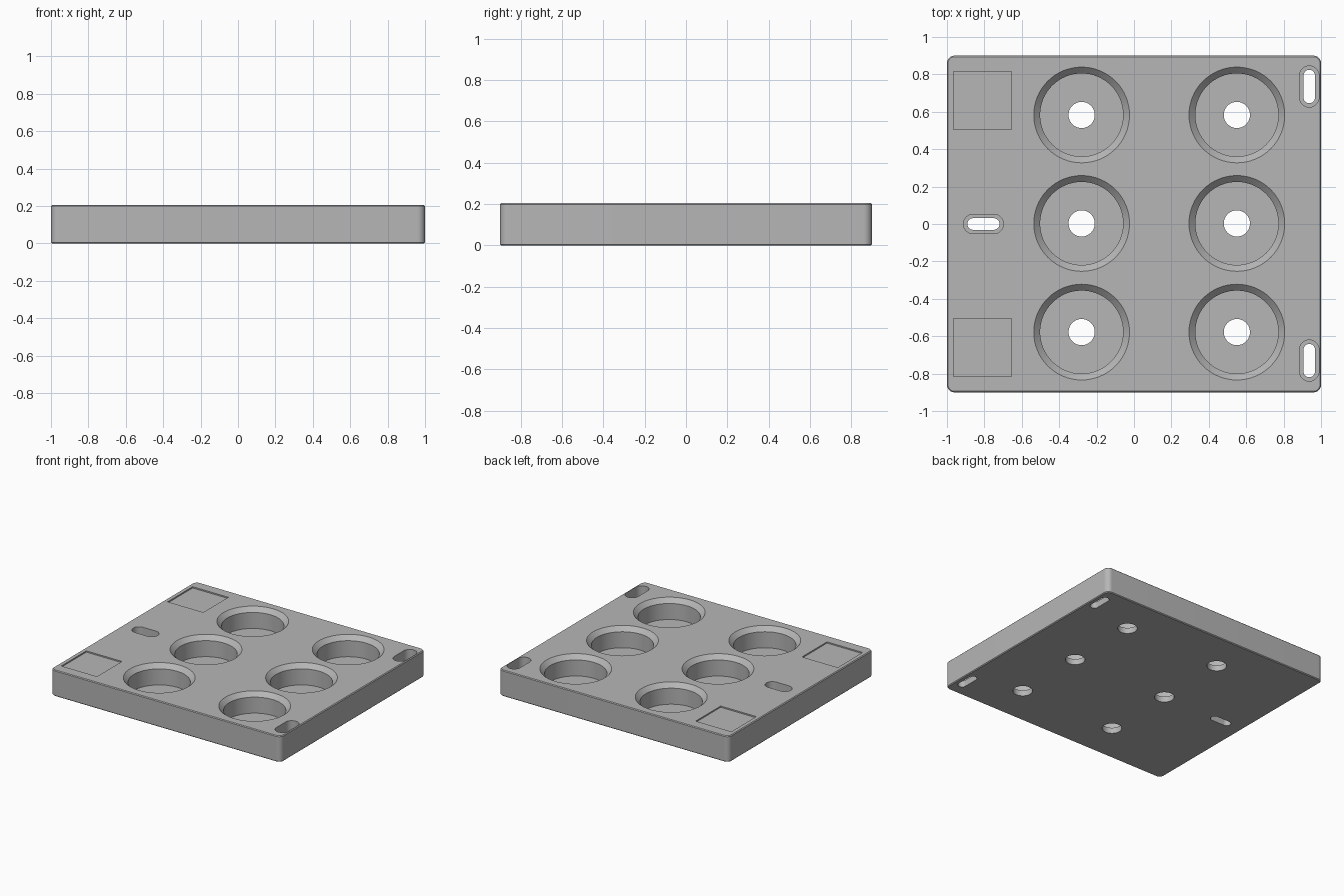
import bpy, bmesh, math

if "Cube" in bpy.data.objects:
    bpy.data.objects.remove(bpy.data.objects["Cube"], do_unlink=True)

grey = bpy.data.materials.new("plain grey")
grey.use_nodes = True
colour = (0.47, 0.47, 0.47, 1)
grey.diffuse_color = colour
grey.node_tree.nodes["Principled BSDF"].inputs["Base Color"].default_value = colour


def rounded_stack(name, x, y, core_x, core_y, levels, steps=16):
    """Solid of rounded-rectangle rings; levels are (corner radius, height)."""
    bm = bmesh.new()
    rings = []
    for radius, z in levels:
        ring = []
        for corner, (sx, sy) in enumerate([(1, 1), (-1, 1), (-1, -1), (1, -1)]):
            for i in range(steps + 1):
                a = (corner + i / steps) * math.pi / 2
                ring.append(bm.verts.new((x + sx * core_x + radius * math.cos(a),
                                          y + sy * core_y + radius * math.sin(a), z)))
        rings.append(ring)
    for low, high in zip(rings, rings[1:]):
        for i in range(len(low)):
            j = (i + 1) % len(low)
            bm.faces.new((low[i], low[j], high[j], high[i]))
    bm.faces.new(rings[0][::-1])
    bm.faces.new(rings[-1])
    bmesh.ops.remove_doubles(bm, verts=bm.verts, dist=1e-5)
    bmesh.ops.recalc_face_normals(bm, faces=bm.faces)
    mesh = bpy.data.meshes.new(name)
    bm.to_mesh(mesh)
    bm.free()
    mesh.materials.append(grey)
    obj = bpy.data.objects.new(name, mesh)
    bpy.context.scene.collection.objects.link(obj)
    return obj


TOP, FLOOR = 0.205, 0.045

# Plate with rounded corners and slightly eased rims
plate = rounded_stack("plate", 0, 0, 0.96, 0.86,
                      [(0.034, 0), (0.04, 0.006), (0.04, TOP - 0.006), (0.034, TOP)])
cutters = []

# Round sockets: drain hole, flat floor, straight wall, flared mouth
socket = [(0.07, -0.05), (0.07, FLOOR), (0.222, FLOOR), (0.222, TOP - 0.034), (0.286, TOP + 0.03)]
for x in (-0.28, 0.55):
    for y in (-0.578, 0.003, 0.583):
        cutters.append(rounded_stack("socket_cutter", x, y, 0, 0, socket))

# Stepped mounting slots
slot = [(0.031, -0.05), (0.031, 0.05), (0.052, 0.05), (0.052, TOP + 0.05)]
for x, y, core_x, core_y in [(-0.805, 0, 0.055, 0), (0.937, 0.735, 0, 0.058), (0.937, -0.73, 0, 0.058)]:
    cutters.append(rounded_stack("slot_cutter", x, y, core_x, core_y, slot))

# Shallow square label recesses
for y in (-0.66, 0.66):
    cutters.append(rounded_stack("recess_cutter", -0.81, y, 0.155, 0.155,
                                 [(0, TOP - 0.01), (0, TOP + 0.05)], 1))

# Cut everything out of the plate
bpy.context.view_layer.objects.active = plate
for cutter in cutters:
    cutter.hide_render = True
    mod = plate.modifiers.new("cut", "BOOLEAN")
    mod.operation = "DIFFERENCE"
    mod.solver = "EXACT"
    mod.object = cutter
    bpy.ops.object.modifier_apply(modifier=mod.name)
    bpy.data.objects.remove(cutter, do_unlink=True)

bpy.ops.object.select_all(action="DESELECT")
plate.select_set(True)
bpy.ops.object.shade_smooth_by_angle(angle=math.radians(30))
